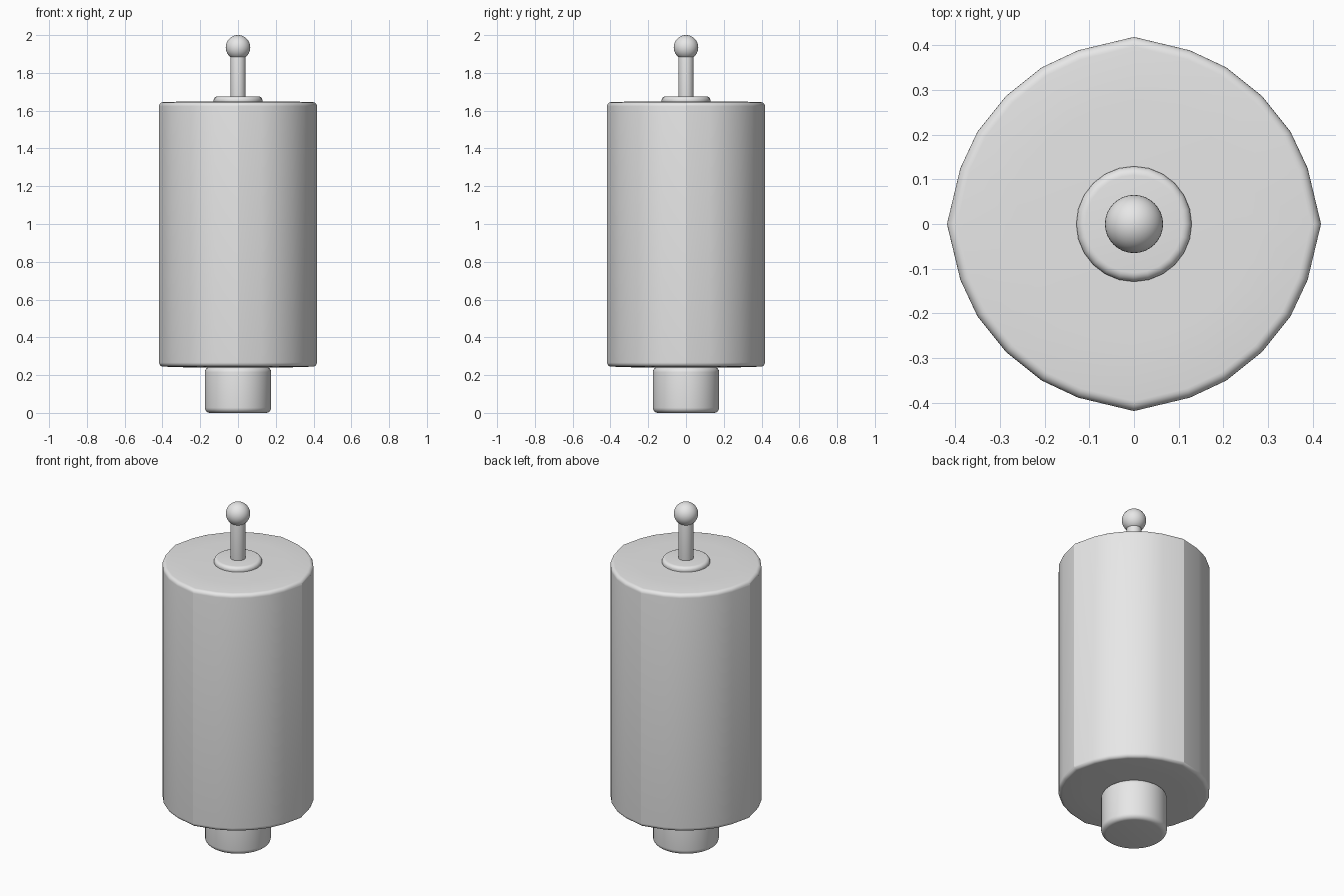
import bpy, bmesh, math

cube = bpy.data.objects.get("Cube")
if cube:
    bpy.data.objects.remove(cube, do_unlink=True)

grey = bpy.data.materials.new("light_grey")
grey.use_nodes = True
colour = (0.8, 0.8, 0.8, 1)
grey.diffuse_color = colour
grey.node_tree.nodes["Principled BSDF"].inputs["Base Color"].default_value = colour


def finish(obj, angle):
    obj.data.materials.append(grey)
    bpy.ops.object.select_all(action="DESELECT")
    obj.select_set(True)
    bpy.context.view_layer.objects.active = obj
    bpy.ops.object.shade_smooth_by_angle(angle=math.radians(angle))


def circle(radius, sides):
    return [(radius * math.cos(math.tau * i / sides),
             radius * math.sin(math.tau * i / sides)) for i in range(sides)]


def rounded_prism(name, outline, bottom, top, rounding, bulge=0, steps=6, angle=24):
    """Stack scaled copies of an outline, with rounded rims and slightly raised ends."""
    radius = max(math.hypot(x, y) for x, y in outline)
    arc = [math.pi / 2 * i / steps for i in range(steps + 1)]
    upper = [(1 - rounding / radius * (1 - math.cos(a)),
              top - rounding * (1 - math.sin(a))) for a in arc]
    if bulge:
        upper.append((0.65, top + bulge))
    lower = [(s, bottom + top - z) for s, z in reversed(upper)]
    bm = bmesh.new()
    rings = [[bm.verts.new((x * s, y * s, z)) for x, y in outline]
             for s, z in lower + upper]
    n = len(outline)
    for a, b in zip(rings, rings[1:]):
        for i in range(n):
            j = (i + 1) % n
            bm.faces.new((a[i], a[j], b[j], b[i]))
    bm.faces.new(rings[0][::-1])
    bm.faces.new(rings[-1])
    mesh = bpy.data.meshes.new(name)
    bm.to_mesh(mesh)
    bm.free()
    obj = bpy.data.objects.new(name, mesh)
    bpy.context.collection.objects.link(obj)
    finish(obj, angle)


# Main drum: a faceted round with a soft ridge on each of four sides
eighth = [(0.418, 0), (0.388, 0.125), (0.35, 0.206), (0.286, 0.286)]
quarter = eighth + [(y, x) for x, y in eighth[-2:0:-1]]
drum = []
for turn in range(4):
    drum += quarter
    quarter = [(-y, x) for x, y in quarter]
rounded_prism("drum_body", drum, 0.245, 1.645, 0.022, bulge=0.004)

# Foot below, collar and stem above
rounded_prism("bottom_foot", circle(0.176, 48), 0.0, 0.243, 0.028)
rounded_prism("top_collar", circle(0.129, 24), 1.63, 1.675, 0.02)
rounded_prism("stem", circle(0.04, 32), 1.65, 1.89, 0.012)

# Ball on the stem
bpy.ops.mesh.primitive_uv_sphere_add(segments=32, ring_count=20, radius=0.065,
                                     location=(0, 0, 1.935))
ball = bpy.context.object
ball.name = "ball_tip"
finish(ball, 60)
